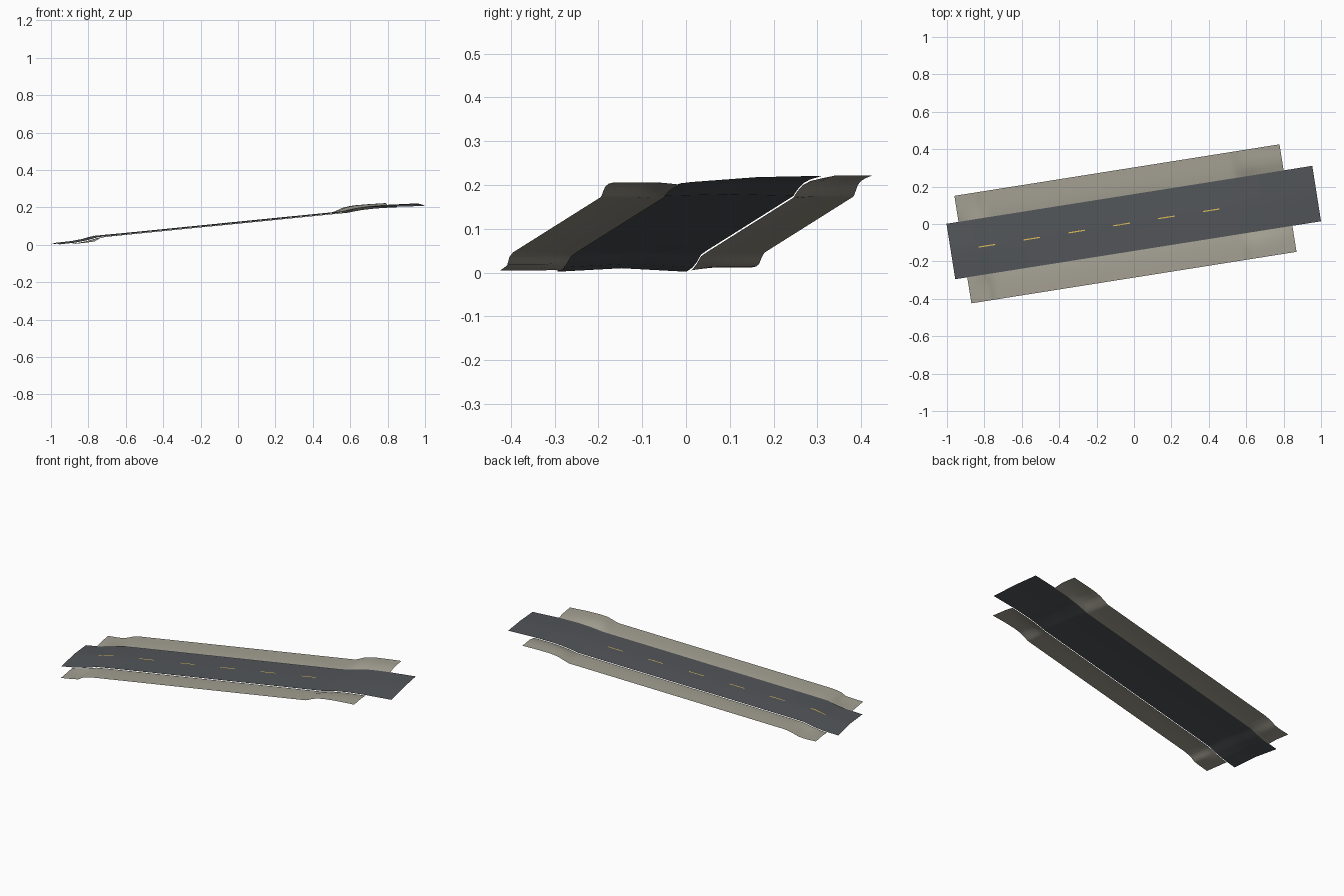
import bpy, bmesh, math

if "Cube" in bpy.data.objects:
    bpy.data.objects.remove(bpy.data.objects["Cube"])

ANGLE = math.radians(9)
CA, SA = math.cos(ANGLE), math.sin(ANGLE)
V0 = 0.008            # sideways offset of the road axis
ROAD_HALF, VERGE_HALF = 0.15, 0.291

# Long profiles (distance along road, height)
ROAD_RIGHT = [(-0.99, 0.002), (-0.9, 0.012), (-0.84, 0.024), (-0.78, 0.041), (-0.7, 0.05),
              (0.57, 0.175), (0.6, 0.181), (0.65, 0.19), (0.72, 0.198), (0.82, 0.204), (0.99, 0.207)]
ROAD_LEFT = [(-0.99, 0.002), (-0.9, 0.012), (-0.84, 0.024), (-0.78, 0.041), (-0.7, 0.05),
             (0.57, 0.175), (0.6, 0.183), (0.65, 0.194), (0.72, 0.205), (0.82, 0.213), (0.99, 0.221)]
VERGE_RIGHT = [(-0.925, 0.005), (-0.86, 0.012), (-0.82, 0.018), (-0.79, 0.036), (-0.74, 0.046),
               (0.55, 0.173), (0.575, 0.185), (0.61, 0.197), (0.66, 0.203), (0.73, 0.206), (0.835, 0.206)]
VERGE_LEFT = [(-0.925, 0.012), (-0.86, 0.014), (-0.82, 0.02), (-0.78, 0.036), (-0.74, 0.046),
              (0.56, 0.174), (0.59, 0.187), (0.62, 0.2), (0.67, 0.21), (0.74, 0.216), (0.835, 0.222)]


def height(profile, u):
    for (a, za), (b, zb) in zip(profile, profile[1:]):
        if u <= b:
            return za + (zb - za) * (u - a) / (b - a)
    return profile[-1][1]


def road_z(u, v):
    t = (v + ROAD_HALF) / (2 * ROAD_HALF)
    z = height(ROAD_RIGHT, u) * (1 - t) + height(ROAD_LEFT, u) * t
    crown = 0.004 + 0.004 * max(0, min(1, (-0.6 - u) / 0.3))
    return z + crown * (1 - abs(v) / ROAD_HALF)


def verge_z(u, v):
    side = 1 if v > 0 else -1
    t = (abs(v) - ROAD_HALF) / (VERGE_HALF - ROAD_HALF)
    inner = road_z(u, side * ROAD_HALF) - 0.004 * max(0, 1 - t)
    outer = height(VERGE_LEFT if v > 0 else VERGE_RIGHT, u)
    s = min(1, max(0, t) * 2.5)
    return max(0.0, inner * (1 - s) + outer * s)


def material(name, colour):
    m = bpy.data.materials.new(name)
    m.diffuse_color = (*colour, 1)
    m.use_nodes = True
    m.node_tree.nodes["Principled BSDF"].inputs["Base Color"].default_value = m.diffuse_color
    return m


def sheet(name, patches, zfunc, mat):
    """Open surface from (u list, v list) grids, laid along the sloping road."""
    bm = bmesh.new()
    for us, vs in patches:
        grid = [[bm.verts.new((CA * u - SA * (v + V0), SA * u + CA * (v + V0), zfunc(u, v)))
                 for v in vs] for u in us]
        for i in range(len(us) - 1):
            for j in range(len(vs) - 1):
                bm.faces.new((grid[i][j], grid[i + 1][j], grid[i + 1][j + 1], grid[i][j + 1]))
    me = bpy.data.meshes.new(name)
    bm.to_mesh(me)
    bm.free()
    ob = bpy.data.objects.new(name, me)
    bpy.context.collection.objects.link(ob)
    me.materials.append(mat)
    bpy.context.view_layer.objects.active = ob
    ob.select_set(True)
    bpy.ops.object.shade_smooth_by_angle(angle=math.radians(30))
    ob.select_set(False)
    return ob


def span(a, b, n):
    return [a + (b - a) * i / n for i in range(n + 1)]


asphalt = material("asphalt", (0.085, 0.092, 0.1))
earth = material("earth", (0.37, 0.35, 0.29))
yellow = material("yellow_paint", (0.75, 0.5, 0.1))

# Road surface with a slight crown
sheet("road", [(span(-0.99, 0.99, 132), span(-ROAD_HALF, ROAD_HALF, 8))], road_z, asphalt)

# Earth verges either side
u_verge = span(-0.925, 0.835, 120)
verge_v = [ROAD_HALF + (VERGE_HALF - ROAD_HALF) * t for t in (0, 0.1, 0.2, 0.4, 0.7, 1)]
sheet("left_verge", [(u_verge, verge_v)], verge_z, earth)
sheet("right_verge", [(u_verge, [-v for v in reversed(verge_v)])], verge_z, earth)

# Dashed centre line
dashes = [(span(-0.84 + 0.243 * i, -0.75 + 0.243 * i, 6), [-0.003, 0, 0.003]) for i in range(6)]
sheet("centre_line", dashes, lambda u, v: road_z(u, v) + 0.0015, yellow)
